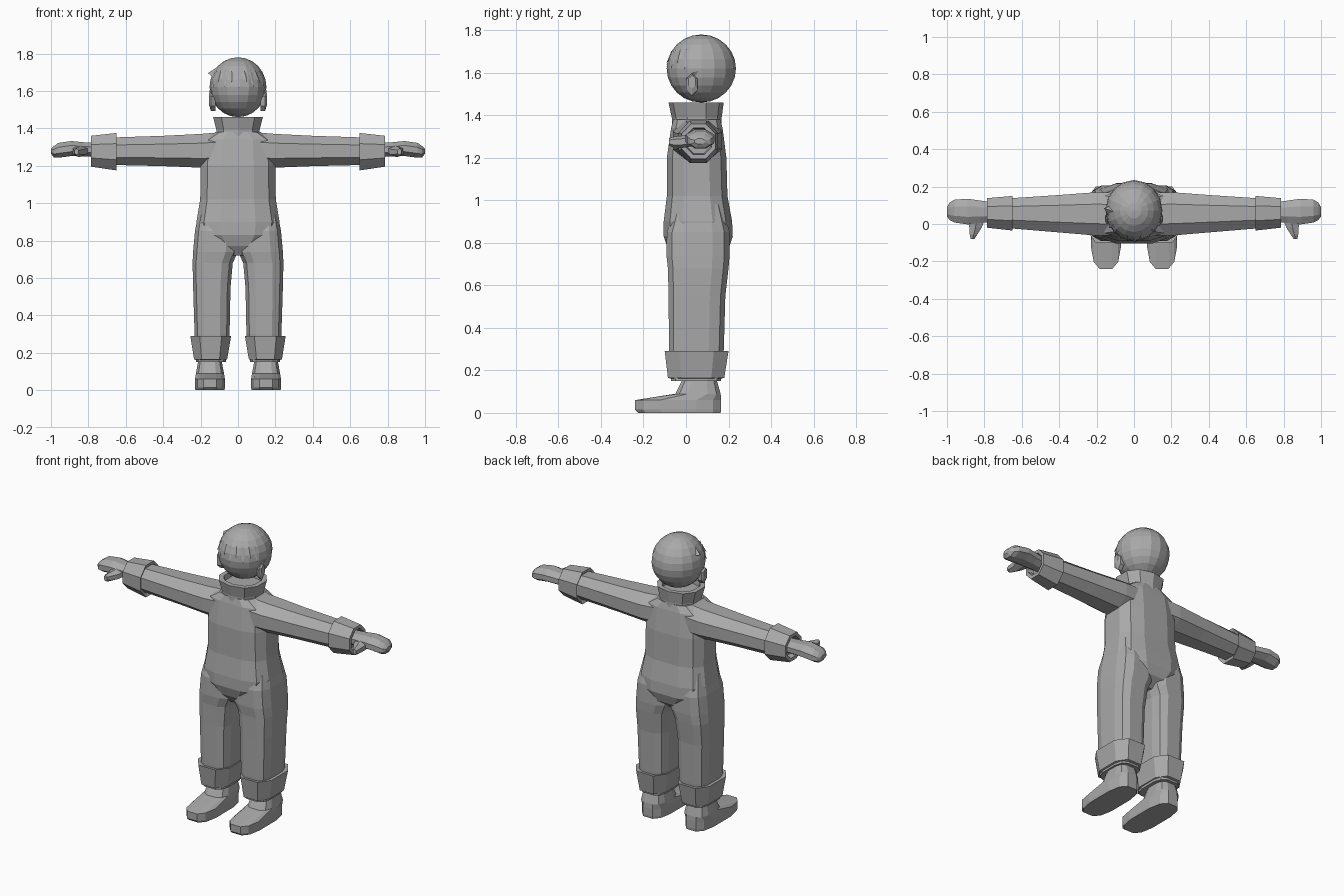
import bpy, bmesh, math
from mathutils import Vector

grey = bpy.data.materials.new("plain_grey")
grey.diffuse_color = (0.4, 0.4, 0.4, 1)


def finish(name, bm):
    bmesh.ops.recalc_face_normals(bm, faces=bm.faces)
    me = bpy.data.meshes.new(name)
    bm.to_mesh(me)
    bm.free()
    me.materials.append(grey)
    ob = bpy.data.objects.new(name, me)
    bpy.context.collection.objects.link(ob)
    return ob


def section(n, power):
    """Unit rounded-box outline, flat sides facing the axes."""
    pts = []
    for i in range(n):
        a = 2 * math.pi * (i + 0.5) / n
        c, s = math.cos(a), math.sin(a)
        pts.append((math.copysign(abs(c) ** power, c), math.copysign(abs(s) ** power, s)))
    m = max(p[0] for p in pts)
    return [(u / m, v / m) for u, v in pts]


def loft(name, axis, rings, n=8, power=1.0, side=1):
    """Rings are (position, u_min, u_max, v_min, v_max) along an axis.
    Axis z: u=x, v=y.  Axis x: u=y, v=z.  Axis y: u=x, v=z."""
    bm = bmesh.new()
    loops = []
    for p, u0, u1, v0, v1 in rings:
        loop = []
        for a, b in section(n, power):
            u = (u0 + u1) / 2 + a * (u1 - u0) / 2
            v = (v0 + v1) / 2 + b * (v1 - v0) / 2
            x, y, z = {"z": (u, v, p), "x": (p, u, v), "y": (u, p, v)}[axis]
            loop.append(bm.verts.new((side * x, y, z)))
        loops.append(loop)
    for lo, hi in zip(loops, loops[1:]):
        for i in range(n):
            j = (i + 1) % n
            bm.faces.new((lo[i], lo[j], hi[j], hi[i]))
    bm.faces.new(loops[0])
    bm.faces.new(loops[-1])
    return finish(name, bm)


# Torso, from the crotch to the shoulders
loft("torso", "z", [
    (0.72, -0.05, 0.05, -0.05, 0.14),
    (0.77, -0.14, 0.14, -0.085, 0.20),
    (0.83, -0.21, 0.21, -0.105, 0.22),
    (0.90, -0.222, 0.222, -0.105, 0.217),
    (1.02, -0.202, 0.202, -0.09, 0.195),
    (1.20, -0.20, 0.20, -0.09, 0.19),
    (1.34, -0.19, 0.19, -0.07, 0.172),
    (1.38, -0.12, 0.12, -0.06, 0.162)], n=12, power=0.65)

# Standing collar with an open rim
loft("collar", "z", [
    (1.36, -0.115, 0.115, -0.062, 0.163),
    (1.39, -0.115, 0.115, -0.062, 0.163),
    (1.46, -0.133, 0.133, -0.077, 0.172),
    (1.46, -0.105, 0.105, -0.048, 0.145),
    (1.43, -0.10, 0.10, -0.045, 0.14)], n=10, power=0.85)

for side, tag in ((1, "left"), (-1, "right")):
    # Trouser leg and turned-up hem
    loft(tag + "_leg", "z", [
        (0.15, 0.065, 0.225, -0.07, 0.165),
        (0.30, 0.045, 0.232, -0.08, 0.178),
        (0.55, 0.04, 0.24, -0.082, 0.185),
        (0.68, 0.028, 0.243, -0.085, 0.20),
        (0.74, 0.0, 0.24, -0.092, 0.205),
        (0.85, 0.0, 0.23, -0.09, 0.205),
        (0.98, 0.02, 0.206, -0.05, 0.17)], n=12, power=0.6, side=side)
    loft(tag + "_leg_cuff", "z", [
        (0.285, 0.055, 0.225, -0.07, 0.17),
        (0.29, 0.037, 0.255, -0.10, 0.20),
        (0.165, 0.058, 0.235, -0.085, 0.18),
        (0.16, 0.075, 0.218, -0.065, 0.16),
        (0.19, 0.08, 0.21, -0.06, 0.155)], n=8, power=0.7, side=side)

    # Shoe with a flat low toe
    loft(tag + "_shoe", "z", [
        (0.0, 0.072, 0.228, -0.225, 0.163),
        (0.015, 0.07, 0.23, -0.24, 0.165),
        (0.06, 0.07, 0.23, -0.24, 0.165),
        (0.09, 0.075, 0.225, -0.05, 0.163),
        (0.17, 0.09, 0.21, -0.01, 0.14),
        (0.20, 0.09, 0.21, -0.01, 0.14)], n=12, power=0.65, side=side)

    # Sleeve and turned-back cuff
    loft(tag + "_arm", "x", [
        (0.08, -0.062, 0.165, 1.19, 1.38),
        (0.20, -0.062, 0.17, 1.19, 1.37),
        (0.40, -0.045, 0.155, 1.198, 1.36),
        (0.70, -0.02, 0.135, 1.205, 1.35)], power=0.9, side=side)
    loft(tag + "_arm_cuff", "x", [
        (0.665, -0.01, 0.125, 1.21, 1.34),
        (0.65, -0.035, 0.15, 1.175, 1.375),
        (0.785, -0.02, 0.138, 1.195, 1.36),
        (0.785, 0.0, 0.12, 1.215, 1.34),
        (0.75, 0.005, 0.115, 1.22, 1.335)], power=0.95, side=side)

    # Mitten hand and thumb
    loft(tag + "_hand", "x", [
        (0.74, 0.015, 0.115, 1.245, 1.32),
        (0.82, 0.005, 0.125, 1.25, 1.325),
        (0.89, -0.002, 0.135, 1.252, 1.332),
        (0.96, 0.008, 0.13, 1.243, 1.322),
        (0.985, 0.02, 0.115, 1.245, 1.305),
        (1.00, 0.04, 0.09, 1.265, 1.29)], side=side)
    loft(tag + "_thumb", "y", [
        (0.04, 0.79, 0.89, 1.26, 1.31),
        (-0.02, 0.815, 0.88, 1.25, 1.30),
        (-0.06, 0.84, 0.878, 1.252, 1.295),
        (-0.08, 0.853, 0.873, 1.26, 1.29)], n=6, side=side)

    # Ear
    loft(tag + "_ear", "x", [
        (0.12, 0.015, 0.055, 1.50, 1.585),
        (0.145, 0.0, 0.055, 1.50, 1.59),
        (0.155, 0.012, 0.045, 1.53, 1.585)], n=6, side=side)

# Head
CENTRE, RADII = Vector((0, 0.072, 1.62)), Vector((0.152, 0.163, 0.16))
bm = bmesh.new()
bmesh.ops.create_uvsphere(bm, u_segments=16, v_segments=12, radius=1)
for v in bm.verts:
    v.co = CENTRE + v.co * RADII
finish("head", bm)


def on_head(angle, z, lift):
    """Point on the head; angle 0 is the face, positive toward +x."""
    h = (z - CENTRE.z) / RADII.z
    r = math.sqrt(max(0, 1 - h * h)) * lift
    a = math.radians(angle)
    return Vector((RADII.x * r * math.sin(a), CENTRE.y - RADII.y * r * math.cos(a), z))


def lock(bm, corners):
    """Pointed lock of hair: three root corners and a tip."""
    v = [bm.verts.new(c) for c in corners]
    for a, b, c in ((0, 1, 2), (0, 1, 3), (1, 2, 3), (2, 0, 3)):
        bm.faces.new((v[a], v[b], v[c]))


# Fringe: a row of locks with alternating length, plus side locks and a tuft
bm = bmesh.new()
for i in range(9):
    a = -60 + 15 * i
    tip = 1.615 if i % 2 == 0 else 1.645
    lock(bm, (on_head(a - 8, 1.685, 0.97), on_head(a + 8, 1.685, 0.97),
              on_head(a, 1.71, 1.03), on_head(a + 3, tip, 1.05)))
for s in (1, -1):
    lock(bm, (on_head(s * 62, 1.58, 0.98), on_head(s * 86, 1.61, 0.98),
              on_head(s * 76, 1.60, 1.05), on_head(s * 84, 1.49, 1.03)))
lock(bm, (on_head(-75, 1.67, 0.95), on_head(-100, 1.69, 0.95),
          on_head(-85, 1.735, 0.95), (-0.16, 0.085, 1.695)))
finish("hair_locks", bm)
